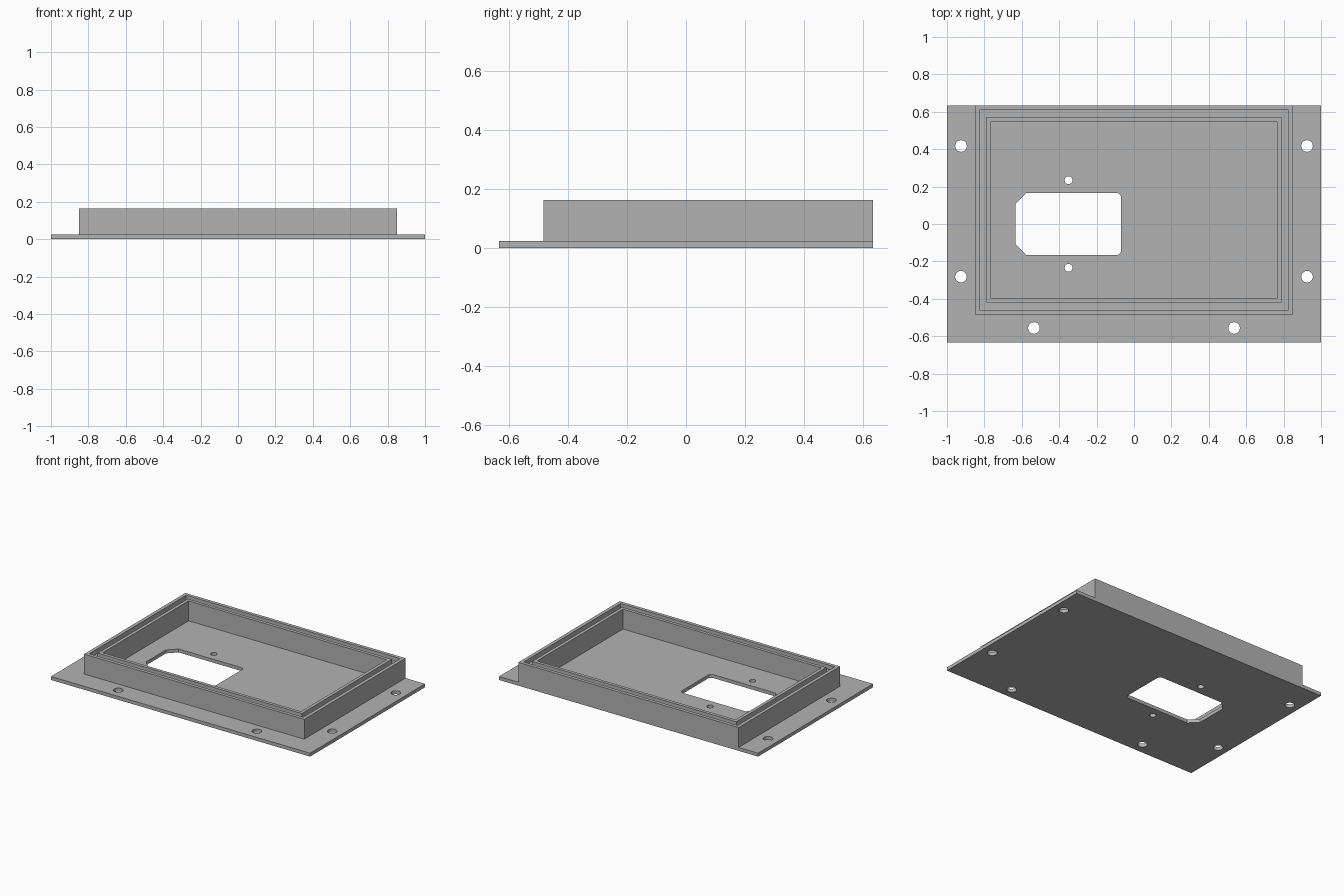
import bpy, bmesh
from math import cos, sin, pi, radians

cube = bpy.data.objects.get("Cube")
if cube:
    bpy.data.objects.remove(cube, do_unlink=True)

grey = bpy.data.materials.new("plain grey")
grey.use_nodes = True
colour = (0.45, 0.45, 0.45, 1)
grey.diffuse_color = colour
grey.node_tree.nodes["Principled BSDF"].inputs["Base Color"].default_value = colour

# Main dimensions
HALF_X, HALF_Y = 1.0, 0.633
WALL_X, WALL_FRONT = 0.85, -0.483
FLOOR, TOP, GROOVE = 0.024, 0.163, 0.132
LOW, HIGH = -0.1, 0.3


def prism(name, outline, z0, z1):
    """Upright solid with the given counter-clockwise outline."""
    bm = bmesh.new()
    base = bm.faces.new([bm.verts.new((x, y, z0)) for x, y in outline])
    top = bmesh.ops.extrude_face_region(bm, geom=[base])["geom"]
    verts = [v for v in top if isinstance(v, bmesh.types.BMVert)]
    bmesh.ops.translate(bm, verts=verts, vec=(0, 0, z1 - z0))
    bmesh.ops.recalc_face_normals(bm, faces=bm.faces)
    mesh = bpy.data.meshes.new(name)
    bm.to_mesh(mesh)
    bm.free()
    mesh.materials.append(grey)
    obj = bpy.data.objects.new(name, mesh)
    bpy.context.collection.objects.link(obj)
    return obj


def wall_rect(inset):
    """Rectangle set in from the outside of the wall."""
    x, y0, y1 = WALL_X - inset, WALL_FRONT + inset, HALF_Y - inset
    return [(-x, y0), (x, y0), (x, y1), (-x, y1)]


def arc(cx, cy, r, start, end, steps):
    angles = [start + (end - start) * i / steps for i in range(steps + 1)]
    return [(cx + r * cos(a), cy + r * sin(a)) for a in angles]


def cut(target, cutter):
    """Subtract the cutter from the target and discard it."""
    cutter.hide_render = True
    mod = target.modifiers.new("cut", "BOOLEAN")
    mod.operation, mod.solver, mod.object = "DIFFERENCE", "EXACT", cutter
    bpy.context.view_layer.objects.active = target
    bpy.ops.object.modifier_apply(modifier=mod.name)
    bpy.data.objects.remove(cutter, do_unlink=True)


# Solid block that becomes the tray
tray = prism("mounting_tray", [(-HALF_X, -HALF_Y), (HALF_X, -HALF_Y),
                               (HALF_X, HALF_Y), (-HALF_X, HALF_Y)], 0, TOP)

# Flange on the front and both sides
E = 1.2
cut(tray, prism("flange_cutter",
                [(-E, -E), (E, -E), (E, E), (WALL_X, E), (WALL_X, WALL_FRONT),
                 (-WALL_X, WALL_FRONT), (-WALL_X, E), (-E, E)], FLOOR, HIGH))

# Inner recess
cut(tray, prism("recess_cutter", wall_rect(0.085), FLOOR, HIGH))

# Seal groove along the top of the wall
groove = prism("groove_cutter", wall_rect(0.024), GROOVE, HIGH)
cut(groove, prism("groove_core", wall_rect(0.062), LOW, HIGH + 0.1))
cut(tray, groove)

# Window with two chamfered and two rounded corners
left, right, half, chamfer, r = -0.633, -0.07, 0.167, 0.058, 0.025
window = [(left, half - chamfer), (left, chamfer - half), (left + chamfer, -half)]
window += arc(right - r, r - half, r, -pi / 2, 0, 6)
window += arc(right - r, half - r, r, 0, pi / 2, 6)
window += [(left + chamfer, half)]
cut(tray, prism("window_cutter", window, LOW, HIGH))

# Flange holes and the small pair beside the window
holes = [(s * x, y, 0.031) for s in (-1, 1)
         for x, y in ((0.925, 0.417), (0.925, -0.282), (0.535, -0.556))]
holes += [(-0.35, s * 0.234, 0.021) for s in (-1, 1)]
for x, y, radius in holes:
    cut(tray, prism("hole_cutter", arc(x, y, radius, 0, 2 * pi, 32)[:-1], LOW, HIGH))

bpy.ops.object.select_all(action="DESELECT")
tray.select_set(True)
bpy.context.view_layer.objects.active = tray
bpy.ops.object.shade_smooth_by_angle(angle=radians(30))
